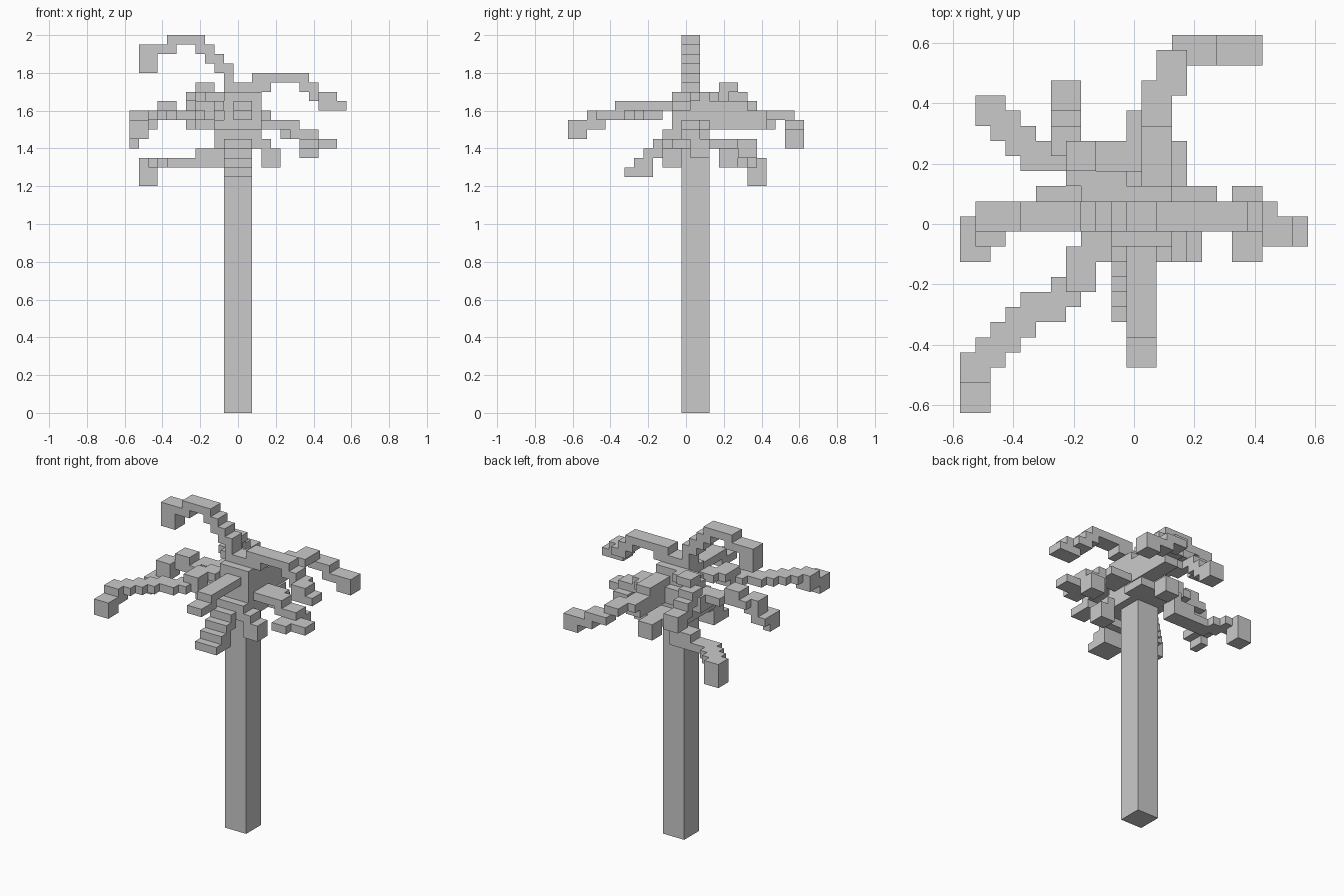
import bpy, bmesh
from mathutils import Vector

if "Cube" in bpy.data.objects:
    bpy.data.objects.remove(bpy.data.objects["Cube"], do_unlink=True)

UNIT = 0.05                              # edge of one block
ORIGIN = Vector((-0.025, -0.025, 0))     # corner of block (0, 0, 0)

grey = bpy.data.materials.new("plain_grey")
grey.use_nodes = True
grey.diffuse_color = (0.59, 0.59, 0.59, 1)
grey.node_tree.nodes["Principled BSDF"].inputs["Base Color"].default_value = grey.diffuse_color

parts = {}       # part name -> its blocks
taken = set()    # every block in use


def claim(name, cells):
    """Give a part those blocks that no earlier part holds."""
    fresh = set(cells) - taken
    taken.update(fresh)
    parts.setdefault(name, set()).update(fresh)


def block(name, low, high):
    claim(name, [(x, y, z) for x in range(low[0], high[0])
                 for y in range(low[1], high[1])
                 for z in range(low[2], high[2])])


def frond(name, *path, width=2):
    """Drag a flat brush of blocks along a stepped path."""
    cells = set()
    for start, end in zip(path, path[1:]):
        a, b = Vector(start), Vector(end)
        steps = max(1, int(max(abs(c) for c in b - a)))
        for s in range(steps + 1):
            x, y, z = (round(c) for c in a.lerp(b, s / steps))
            cells |= {(x + i, y + j, z) for i in range(width) for j in range(2)}
    claim(name, cells)


def build(name, cells):
    """Skin the blocks, leaving out faces between neighbours."""
    bm = bmesh.new()
    for cell in cells:
        for axis in range(3):
            for side in (0, 1):
                beside = list(cell)
                beside[axis] += 2 * side - 1
                if tuple(beside) in taken:
                    continue
                u, v = (axis + 1) % 3, (axis + 2) % 3
                ring = []
                for du, dv in ((0, 0), (1, 0), (1, 1), (0, 1)):
                    p = Vector(cell)
                    p[axis] += side
                    p[u] += du
                    p[v] += dv
                    ring.append(bm.verts.new(p * UNIT + ORIGIN))
                bm.faces.new(ring if side else ring[::-1])
    bmesh.ops.remove_doubles(bm, verts=bm.verts, dist=UNIT / 10)
    bmesh.ops.dissolve_limit(bm, angle_limit=0.01, verts=bm.verts, edges=bm.edges)
    mesh = bpy.data.meshes.new(name)
    bm.to_mesh(mesh)
    bm.free()
    mesh.materials.append(grey)
    bpy.context.collection.objects.link(bpy.data.objects.new(name, mesh))


# Trunk and the knot of leaf bases on top of it
block("trunk", (-1, 0, 0), (2, 3, 28))
block("crown", (-2, -1, 28), (3, 3, 31))
block("crown", (-2, -2, 28), (3, -1, 30))
block("crown", (-4, 1, 30), (3, 4, 32))
block("crown", (-1, -1, 31), (3, 3, 34))
block("crown", (-1, 0, 34), (2, 2, 35))
block("crown", (-1, 0, 35), (0, 2, 36))

# Upper fronds
frond("tall_right_frond", (-2, 0, 36), (-4, 0, 38), (-5, 0, 39), (-7, 0, 39),
      (-8, 0, 38), (-10, 0, 38), (-10, 0, 36))
frond("high_left_frond", (1, 0, 34), (2, 0, 34), (2, 0, 35), (6, 0, 35), (7, 0, 34),
      (8, 0, 33), (9, -1, 33), (9, -1, 32), (10, -1, 32))
frond("high_back_frond", (-2, 2, 33), (-4, 3, 33), (-4, 4, 34), (-5, 5, 33),
      (-5, 7, 31), (-5, 8, 31), (-5, 8, 30))

# Middle fronds
frond("front_right_frond", (-3, -2, 32), (-4, -4, 32), (-4, -4, 31), (-6, -6, 31),
      (-7, -6, 31), (-11, -10, 31), (-11, -10, 30), (-11, -12, 30), (-11, -12, 29))
frond("back_left_frond", (1, 1, 32), (1, 5, 32), (1, 6, 31), (1, 8, 31), (2, 9, 31),
      (2, 10, 31), (3, 11, 30), (4, 11, 30), (5, 11, 29), (7, 11, 29), (7, 11, 28))
block("back_left_frond", (1, 4, 30), (3, 9, 32))
frond("front_frond", (0, -3, 32), (0, -7, 32), (0, -8, 31), (0, -9, 31))
frond("right_frond", (-3, 1, 31), (-6, 1, 31), (-7, 0, 31), (-8, 0, 32), (-9, 0, 31),
      (-10, -1, 31), (-10, -1, 30), (-11, -1, 29), (-11, -2, 29))
block("right_frond", (-11, -2, 28), (-10, 0, 29))
frond("left_frond", (2, 0, 30), (5, 0, 30), (6, 0, 29), (7, 0, 29),
      (7, 1, 28), (7, 1, 27))
frond("left_frond_tip", (7, -2, 28), (7, -1, 28), (9, -1, 28))
frond("short_left_frond", (2, 1, 30), (4, 1, 30))

# Lower drooping fronds
frond("low_front_frond", (-1, -2, 29), (-1, -5, 26), (-1, -5, 25), (-1, -6, 25), width=3)
frond("low_back_right_frond", (-2, 1, 28), (-2, 4, 28), (-3, 4, 27), (-4, 4, 27),
      (-3, 4, 26), (-7, 4, 26), (-10, 7, 26), (-10, 7, 24))
frond("low_back_frond", (0, 3, 28), (0, 6, 28), (0, 6, 27))
frond("low_back_left_frond", (2, 3, 28), (2, 4, 28))
frond("low_front_left_frond", (2, -2, 28), (3, -2, 27), (3, -2, 26))

for part, cells in parts.items():
    build(part, cells)
